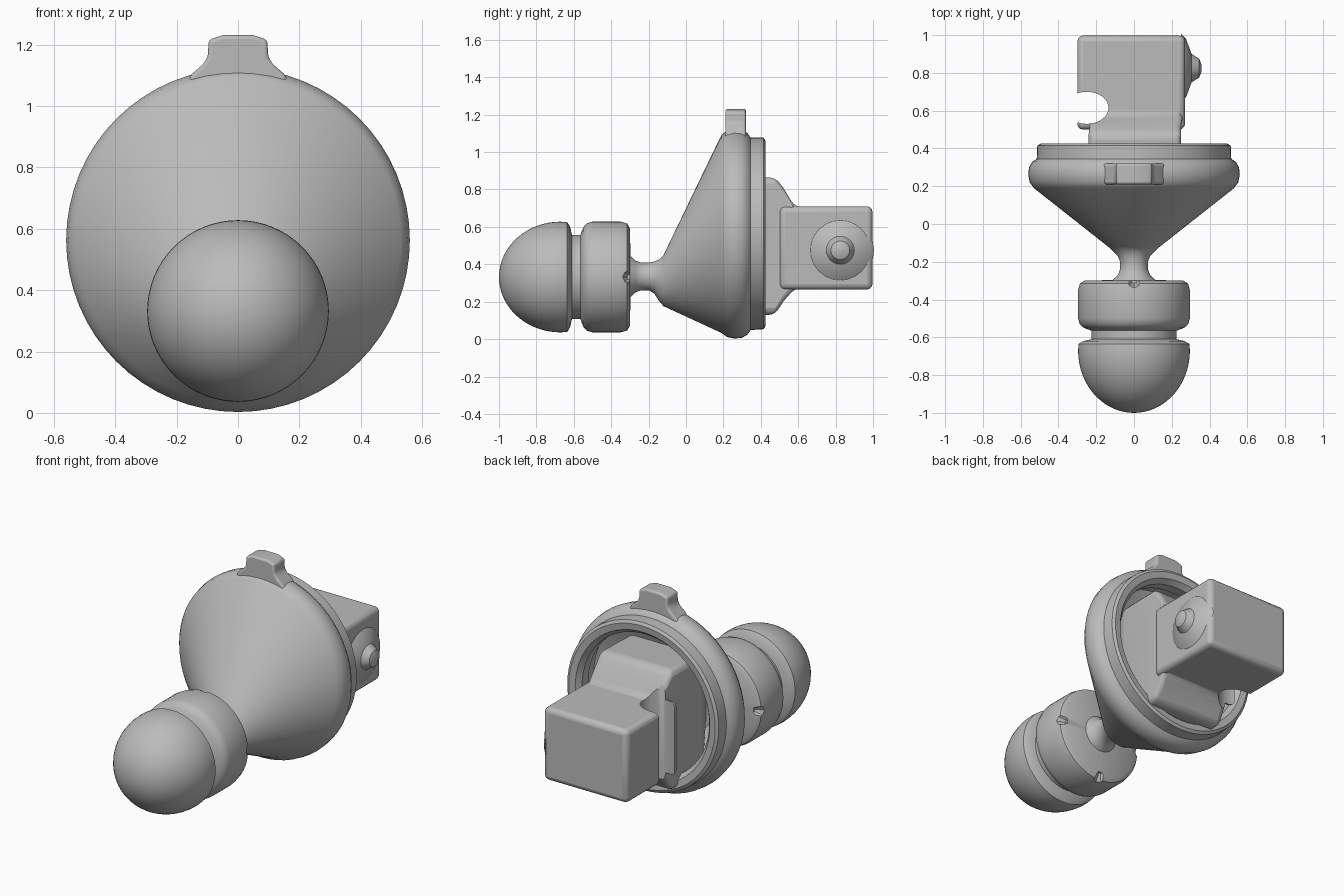
import bpy, bmesh, math
from mathutils import Matrix, Vector

cube = bpy.data.objects.get("Cube")
if cube:
    bpy.data.objects.remove(cube, do_unlink=True)

grey = bpy.data.materials.new("plain grey")
grey.use_nodes = True
grey.diffuse_color = (0.5, 0.5, 0.5, 1)
grey.node_tree.nodes["Principled BSDF"].inputs["Base Color"].default_value = (0.5, 0.5, 0.5, 1)


def finish(name, bm, angle=35):
    bmesh.ops.remove_doubles(bm, verts=bm.verts, dist=0.0001)
    bmesh.ops.recalc_face_normals(bm, faces=bm.faces)
    mesh = bpy.data.meshes.new(name)
    bm.to_mesh(mesh)
    bm.free()
    mesh.materials.append(grey)
    obj = bpy.data.objects.new(name, mesh)
    bpy.context.collection.objects.link(obj)
    shade(obj, angle)
    return obj


def shade(obj, angle=35):
    bpy.ops.object.select_all(action="DESELECT")
    obj.select_set(True)
    bpy.context.view_layer.objects.active = obj
    bpy.ops.object.shade_smooth_by_angle(angle=math.radians(angle))


def loft(name, rings):
    """Skin a list of point loops and cap both ends."""
    bm = bmesh.new()
    loops = [[bm.verts.new(p) for p in ring] for ring in rings]
    n = len(loops[0])
    for a, b in zip(loops, loops[1:]):
        for i in range(n):
            j = (i + 1) % n
            bm.faces.new((a[i], a[j], b[j], b[i]))
    bm.faces.new(loops[0])
    bm.faces.new(loops[-1])
    return finish(name, bm)


def circle(y, z, r, n=64):
    turns = [2 * math.pi * i / n for i in range(n)]
    return [(r * math.cos(t), y, z + r * math.sin(t)) for t in turns]


def rect(y, x0, x1, z0, z1):
    return [(x0, y, z0), (x1, y, z0), (x1, y, z1), (x0, y, z1)]


def apply(obj, mod):
    shade(obj)
    bpy.ops.object.modifier_apply(modifier=mod.name)


def bevel(obj, width):
    mod = obj.modifiers.new("Round", "BEVEL")
    mod.width, mod.segments = width, 3
    mod.limit_method, mod.angle_limit = "ANGLE", math.radians(25)
    apply(obj, mod)
    shade(obj)


def cut(obj, cutter):
    mod = obj.modifiers.new("Cut", "BOOLEAN")
    mod.object, mod.operation, mod.solver = cutter, "DIFFERENCE", "EXACT"
    apply(obj, mod)
    shade(obj)


# Knob: round dome, groove and collar
KZ, KR = 0.332, 0.296
dome = []
for i in range(17):
    t = math.pi / 2 * i / 16
    dome.append((-0.67 - 0.33 * math.cos(t), KR * max(math.sin(t), 0.001)))
knob_profile = dome + [
    (-0.635, 0.293), (-0.62, 0.27), (-0.61, 0.225), (-0.565, 0.225), (-0.55, 0.265),
    (-0.53, 0.287), (-0.5, KR), (-0.35, KR), (-0.315, 0.288), (-0.3, 0.262), (-0.295, 0.05)]
knob = loft("knob", [circle(y, KZ, r) for y, r in knob_profile])

# Small nicks around the rear edge of the collar
for k in range(4):
    bm = bmesh.new()
    turn = Matrix.Rotation(k * math.pi / 2, 4, "Y")
    place = Matrix.Translation((0, -0.3, KZ)) @ turn @ Matrix.Translation((0, 0, 0.28))
    bmesh.ops.create_cone(bm, segments=8, radius1=0.015, radius2=0.05, depth=0.07,
                          cap_ends=True, matrix=place)
    nick = finish("nick_cutter", bm)
    cut(knob, nick)
    bpy.data.objects.remove(nick, do_unlink=True)

# Neck and hollow off-centre cone, from the front around the rim to the inside
cone_profile = [
    (-0.32, 0.335, 0.12), (-0.295, 0.335, 0.11), (-0.27, 0.335, 0.085), (-0.24, 0.335, 0.074),
    (-0.2, 0.335, 0.074), (-0.17, 0.33, 0.085), (-0.145, 0.315, 0.11), (-0.12, 0.313, 0.137),
    (0.19, 0.563, 0.53), (0.22, 0.563, 0.552), (0.26, 0.563, 0.56), (0.3, 0.563, 0.556),
    (0.33, 0.563, 0.538), (0.345, 0.563, 0.515), (0.39, 0.565, 0.513), (0.415, 0.565, 0.512),
    (0.425, 0.565, 0.495), (0.42, 0.565, 0.455), (0.39, 0.565, 0.43), (0.33, 0.565, 0.43),
    (0.32, 0.565, 0.47), (0.22, 0.563, 0.47), (-0.06, 0.37, 0.13)]
loft("neck_and_cone", [circle(*s) for s in cone_profile])

# Top tab with a flared foot
tab_half = [(0.17, 1.07), (0.15, 1.105), (0.115, 1.135), (0.098, 1.16), (0.096, 1.215), (0.05, 1.231)]
outline = tab_half + [(-x, z) for x, z in reversed(tab_half)]
tab = loft("top_tab", [[(x, y, z) for x, z in outline] for y in (0.21, 0.32)])
bevel(tab, 0.012)

# Stepped inner body that fills the middle of the cavity
body = loft("inner_body", [rect(*s) for s in [
    (-0.08, -0.08, 0.08, 0.3, 0.45), (0.18, -0.24, 0.25, 0.13, 0.86),
    (0.475, -0.24, 0.25, 0.13, 0.865), (0.52, -0.235, 0.25, 0.2, 0.81),
    (0.58, -0.22, 0.26, 0.27, 0.71), (0.7, -0.14, 0.26, 0.28, 0.7)]])
bevel(body, 0.03)

# Square rear block
block = loft("rear_block", [rect(y, -0.3, 0.27, 0.265, 0.71) for y in (0.5, 0.997)])
bevel(block, 0.03)

# Hooked slot down the side of the block
bm = bmesh.new()
slot_at = Matrix.Translation((-0.25, 0.615, 0.49)) @ Matrix.Diagonal((0.115, 0.085, 1, 1))
bmesh.ops.create_cone(bm, segments=32, radius1=1, radius2=1, depth=1, cap_ends=True, matrix=slot_at)
slot = finish("slot_cutter", bm)
cut(block, slot)
cut(body, slot)
bpy.data.objects.remove(slot, do_unlink=True)

# Pointed button on the side of the block
button_profile = [(0.25, 0.18), (0.275, 0.155), (0.305, 0.075), (0.345, 0.05), (0.357, 0.02)]
rings = []
for x, r in button_profile:
    rings.append([(x, 0.825 + r * a, 0.475 + r * b) for a, _, b in circle(0, 0, 1, 24)])
loft("side_button", rings)
